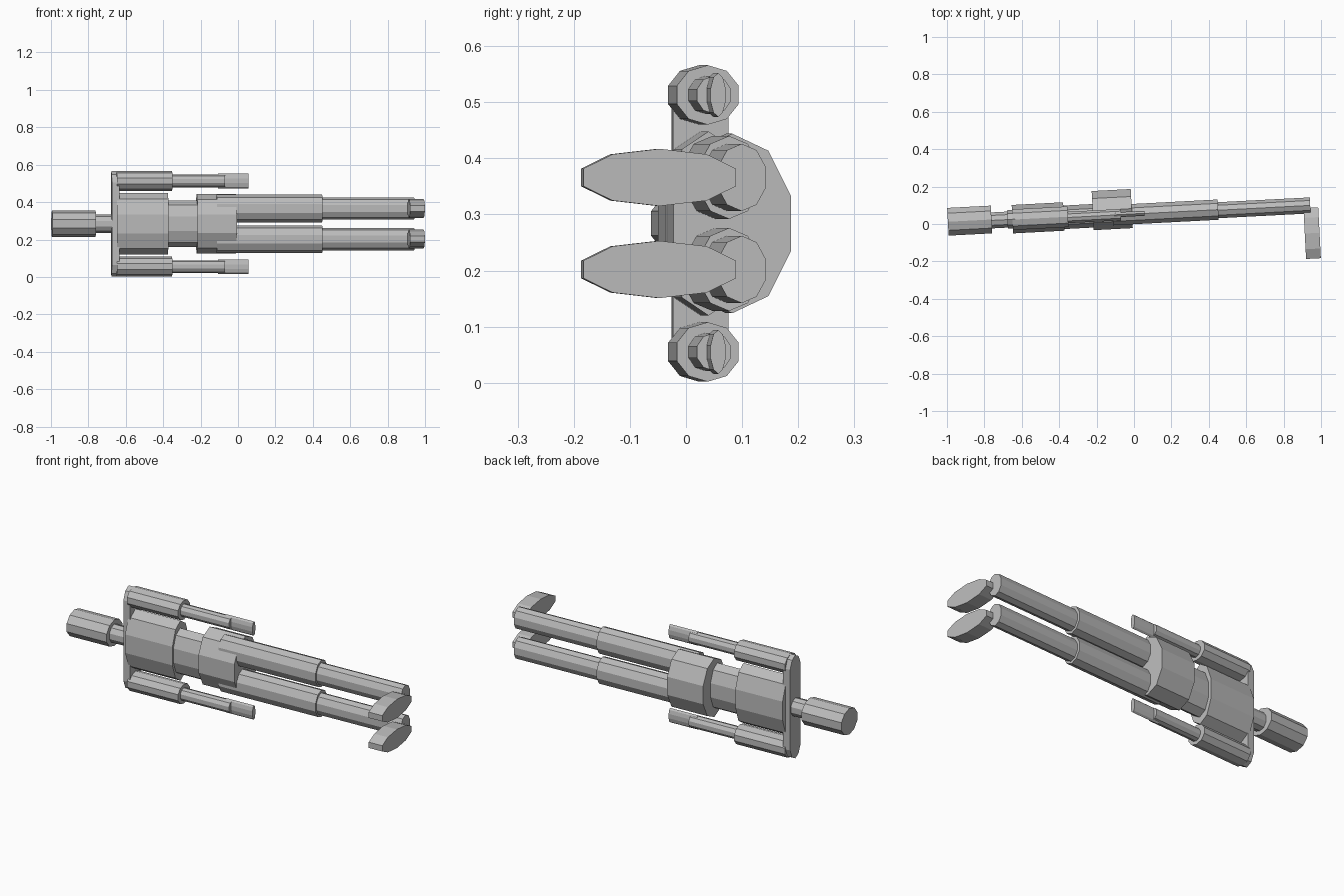
import bpy, bmesh, math
from mathutils import Matrix, Vector

cube = bpy.data.objects.get("Cube")
if cube:
    bpy.data.objects.remove(cube, do_unlink=True)

MID_Z = 0.284                 # mirror height of the reclining figure
TILT = math.radians(3)        # slight lean of the body axis
SIDES = 10

grey = bpy.data.materials.new("plain grey")
grey.use_nodes = True
grey.diffuse_color = (0.5, 0.5, 0.5, 1)
grey.node_tree.nodes["Principled BSDF"].inputs["Base Color"].default_value = (0.5, 0.5, 0.5, 1)


def prism(name, x0, x1, y, ry, rz, z=0.0, stretch=0.0):
    """Ten-sided elliptical prism along the body axis; stretch makes a capsule section."""
    bm = bmesh.new()
    ring = []
    for i in range(SIDES):
        a = math.tau * i / SIDES + math.radians(18)
        s = math.sin(a)
        ring.append(bm.verts.new((0, ry * math.cos(a), rz * s + math.copysign(stretch, s))))
    base = bm.faces.new(ring)
    length = (x1 - x0) / math.cos(TILT)
    top = bmesh.ops.extrude_face_region(bm, geom=[base])["geom"]
    verts = [v for v in top if isinstance(v, bmesh.types.BMVert)]
    bmesh.ops.translate(bm, verts=verts, vec=(length, 0, 0))
    bmesh.ops.translate(bm, verts=bm.verts, vec=(-length / 2, 0, 0))
    bmesh.ops.recalc_face_normals(bm, faces=bm.faces)
    mesh = bpy.data.meshes.new(name)
    bm.to_mesh(mesh)
    bm.free()
    mesh.materials.append(grey)
    obj = bpy.data.objects.new(name, mesh)
    place = Vector(((x0 + x1) / 2, y, MID_Z + z))
    obj.matrix_world = Matrix.Translation(place) @ Matrix.Rotation(TILT, 4, "Z")
    bpy.context.collection.objects.link(obj)
    return obj


# Head and torso
prism("head", -0.995, -0.762, 0.018, 0.078, 0.071)
prism("neck", -0.77, -0.645, 0.022, 0.045, 0.049)
prism("shoulder_bar", -0.677, -0.637, 0.025, 0.052, 0.09, stretch=0.192)
prism("chest", -0.65, -0.375, 0.033, 0.08, 0.164)
prism("abdomen", -0.39, -0.2, 0.04, 0.066, 0.125)
prism("hips", -0.221, -0.012, 0.077, 0.11, 0.16)

# Paired limbs
for side, s in (("left", 1), ("right", -1)):
    arm, leg = 0.229 * s, 0.082 * s
    prism(side + "_upper_arm", -0.65, -0.353, 0.031, 0.058, 0.053, arm)
    prism(side + "_forearm", -0.37, -0.07, 0.042, 0.032, 0.034, arm)
    prism(side + "_hand", -0.107, 0.056, 0.053, 0.014, 0.039, arm)
    prism(side + "_thigh", -0.115, 0.45, 0.062, 0.057, 0.074, leg)
    prism(side + "_lower_leg", 0.43, 0.942, 0.086, 0.045, 0.06, leg)
    prism(side + "_foot", 0.913, 0.992, -0.049, 0.143, 0.051, leg)
